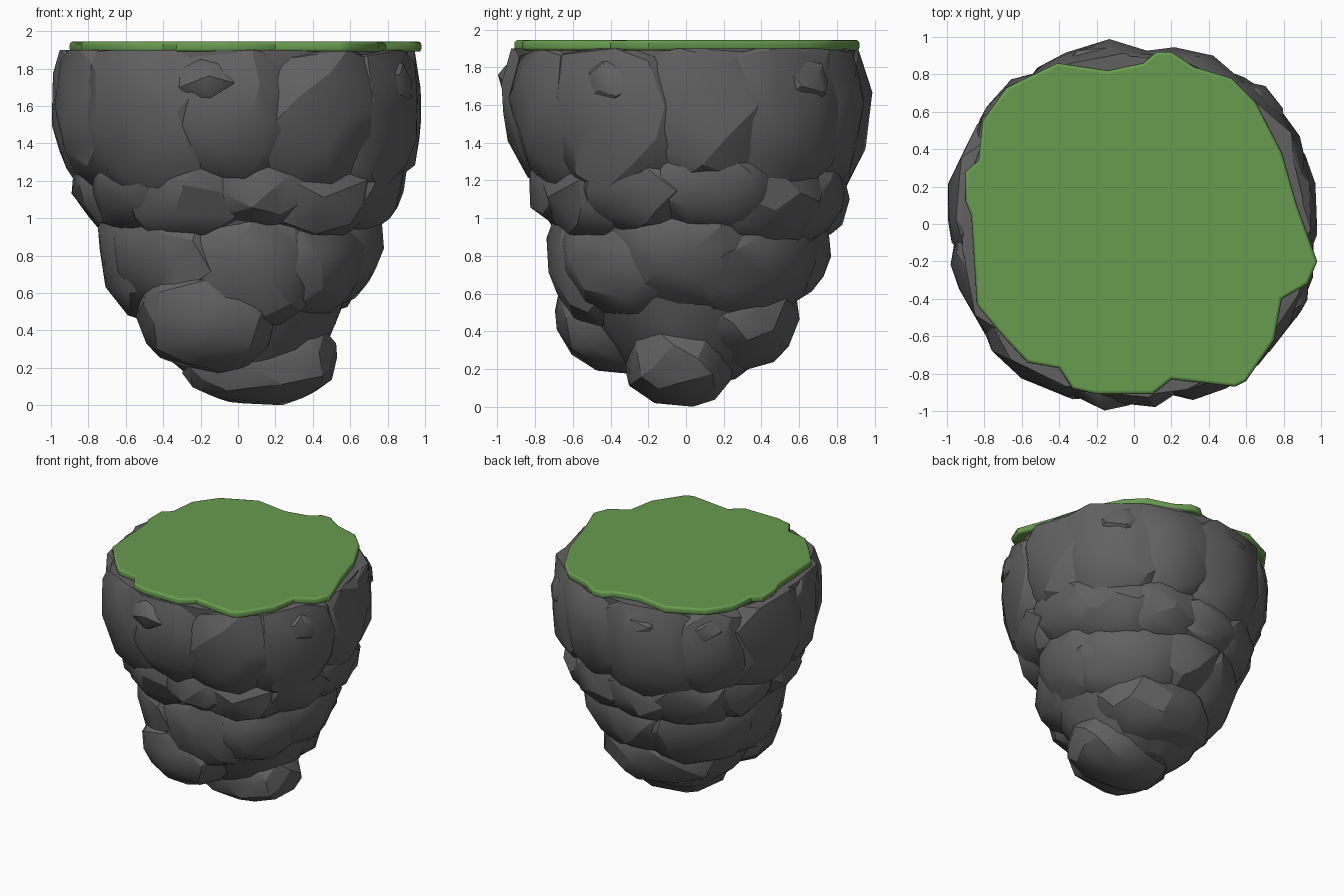
import bpy, bmesh, math, random
from mathutils import Vector

random.seed(11)
TOP = 1.9

cube = bpy.data.objects.get("Cube")
if cube:
    bpy.data.objects.remove(cube, do_unlink=True)


def material(name, rgb):
    mat = bpy.data.materials.new(name)
    mat.use_nodes = True
    mat.diffuse_color = (*rgb, 1)
    bsdf = mat.node_tree.nodes["Principled BSDF"]
    bsdf.inputs["Base Color"].default_value = (*rgb, 1)
    bsdf.inputs["Roughness"].default_value = 0.9
    return mat


STONE = material("dark stone", (0.12, 0.12, 0.12))
GRASS = material("grass green", (0.14, 0.33, 0.08))


def finish(name, bm, mat, angle):
    mesh = bpy.data.meshes.new(name)
    bm.to_mesh(mesh)
    bm.free()
    mesh.materials.append(mat)
    obj = bpy.data.objects.new(name, mesh)
    bpy.context.collection.objects.link(obj)
    bpy.ops.object.select_all(action="DESELECT")
    obj.select_set(True)
    bpy.context.view_layer.objects.active = obj
    bpy.ops.object.shade_smooth_by_angle(angle=math.radians(angle))


def hull(name, points):
    """Faceted stone: convex hull of points, kept inside the overall limits."""
    bm = bmesh.new()
    for p in points:
        bm.verts.new((max(-1, min(1, p.x)), max(-1, min(1, p.y)),
                      max(0, min(TOP, p.z))))
    bmesh.ops.remove_doubles(bm, verts=bm.verts, dist=0.002)
    bmesh.ops.convex_hull(bm, input=bm.verts)
    loose = [v for v in bm.verts if not v.link_faces]
    bmesh.ops.delete(bm, geom=loose, context="VERTS")
    bmesh.ops.recalc_face_normals(bm, faces=bm.faces)
    finish(name, bm, STONE, 24)


# Overall taper: height, then reach to -x, +x, -y, +y
TAPER = [
    (0, .05, .15, .16, .02), (.1, .22, .28, .25, .23), (.3, .5, .53, .42, .53),
    (.6, .68, .68, .7, .67), (.9, .79, .8, .75, .81), (1.2, .9, .92, .86, .9),
    (1.5, .99, .98, .96, .96), (TOP, .99, .98, .98, .96),
]


def surface(angle, z):
    """Point on the tapered wall at an angle and height."""
    z = max(0, min(TOP, z))
    for low, high in zip(TAPER, TAPER[1:]):
        if z <= high[0]:
            f = (z - low[0]) / (high[0] - low[0])
            left, right, front, back = [a + (b - a) * f for a, b in zip(low[1:], high[1:])]
            break
    c, s = math.cos(angle), math.sin(angle)
    soften = lambda v: math.copysign(abs(v) ** 0.94, v)
    return Vector((soften(c) * (right if c > 0 else left),
                   soften(s) * (back if s > 0 else front), z))


def boulder(name, centre, axes, radii, count=60):
    """Rough, slightly boxy ellipsoid with chipped facets."""
    points = []
    spin = random.uniform(0, math.tau)
    for i in range(count):
        h = 1 - 2 * (i + 0.5) / count
        r = math.sqrt(1 - h * h)
        a = spin + i * 2.4 + random.uniform(-0.2, 0.2)
        unit = (r * math.cos(a), r * math.sin(a), h)
        rough = random.uniform(0.93, 1.02)
        p = centre.copy()
        for axis, radius, u in zip(axes, radii, unit):
            p += axis * (radius * rough * math.copysign(abs(u) ** 0.9, u))
        points.append(p)
    hull(name, points)


def wall_boulder(name, degrees, z, width, height, bulge, depth=0.36):
    """Boulder set into the tapered wall so its outer face meets the taper."""
    a, e = math.radians(degrees), 0.12
    tangent = (surface(a + e, z) - surface(a - e, z)).normalized()
    rise = (surface(a, z + e) - surface(a, z - e)).normalized()
    out = tangent.cross(rise).normalized()
    up = out.cross(tangent)
    centre = surface(a, z) - out * (depth - bulge)
    boulder(name, centre, (tangent, out, up), (width, depth, height))


# Solid core filling the gaps between boulders
core = []
for level in range(14):
    for step in range(22):
        p = surface(math.tau * (step + level % 2 / 2) / 22, TOP * level / 13)
        k = random.uniform(0.86, 0.89) + 0.05 * (level > 11)
        core.append(Vector((p.x * k, p.y * k, max(p.z, 0.1))))
hull("rock_core", core)

# Boulder tiers: count, first angle, height, half width, half height, bulge
TIERS = {
    "upper_boulder": (11, -125, 1.57, 0.46, 0.55, 0.025),
    "middle_boulder": (12, -112, 1.08, 0.4, 0.3, 0.02),
    "lower_boulder": (8, -133, 0.7, 0.45, 0.38, 0.015),
}
for kind, (count, first, z, width, height, bulge) in TIERS.items():
    for n in range(count):
        size = random.uniform(0.9, 1.1)
        wall_boulder(f"{kind}_{n + 1}", first + 360 * n / count,
                     z + random.uniform(-0.05, 0.05),
                     width * size, height * size, bulge)

# Smaller stones bulging out just under the rim
RIM = {"front": -99, "front_left": -25, "back_left": 44, "back": 100, "back_right": 132}
for side, degrees in RIM.items():
    wall_boulder(f"{side}_rim_boulder", degrees, 1.72, 0.27, 0.19, 0.035)

# Free boulders at the foot
WORLD = (Vector((1, 0, 0)), Vector((0, 1, 0)), Vector((0, 0, 1)))
FREE = {
    "foot_boulder": ((0.12, -0.04, 0.25), (0.44, 0.3, 0.26)),
    "front_foot_boulder": ((-0.15, -0.35, 0.5), (0.4, 0.36, 0.33)),
    "back_foot_boulder": ((0.03, 0.22, 0.5), (0.5, 0.39, 0.33)),
}
for name, (centre, radii) in FREE.items():
    boulder(name, Vector(centre), WORLD, radii)

# Grass slab with a wavy outline and rounded rim
OUTLINE = [
    (-.41, .86), (-.14, .82), (.05, .86), (.12, .92), (.2, .92), (.32, .84),
    (.52, .78), (.65, .65), (.79, .38), (.87, .1), (.98, -.2),
    (.93, -.32), (.79, -.4), (.75, -.62), (.6, -.84), (.54, -.87),
    (.2, -.83), (.1, -.91), (-.2, -.91), (-.33, -.88),
    (-.4, -.77), (-.57, -.74), (-.7, -.6), (-.84, -.43), (-.87, .05),
    (-.9, .12), (-.9, .28), (-.83, .34), (-.81, .55), (-.68, .73)]
bm = bmesh.new()
face = bm.faces.new([bm.verts.new((x, y, 1.89)) for x, y in reversed(OUTLINE)])
extruded = bmesh.ops.extrude_face_region(bm, geom=[face], use_keep_orig=True)["geom"]
bmesh.ops.translate(bm, vec=(0, 0, 0.054),
                    verts=[g for g in extruded if isinstance(g, bmesh.types.BMVert)])
bmesh.ops.recalc_face_normals(bm, faces=bm.faces)
rim = [e for e in bm.edges if abs(e.verts[0].co.z - e.verts[1].co.z) < 0.01]
bmesh.ops.bevel(bm, geom=rim, offset=0.016, segments=3, profile=0.5, affect="EDGES")
bm.normal_update()
for flat in [f for f in bm.faces if abs(f.normal.z) > 0.999]:
    for edge in flat.edges:
        edge.smooth = False
finish("grass_top", bm, GRASS, 40)
